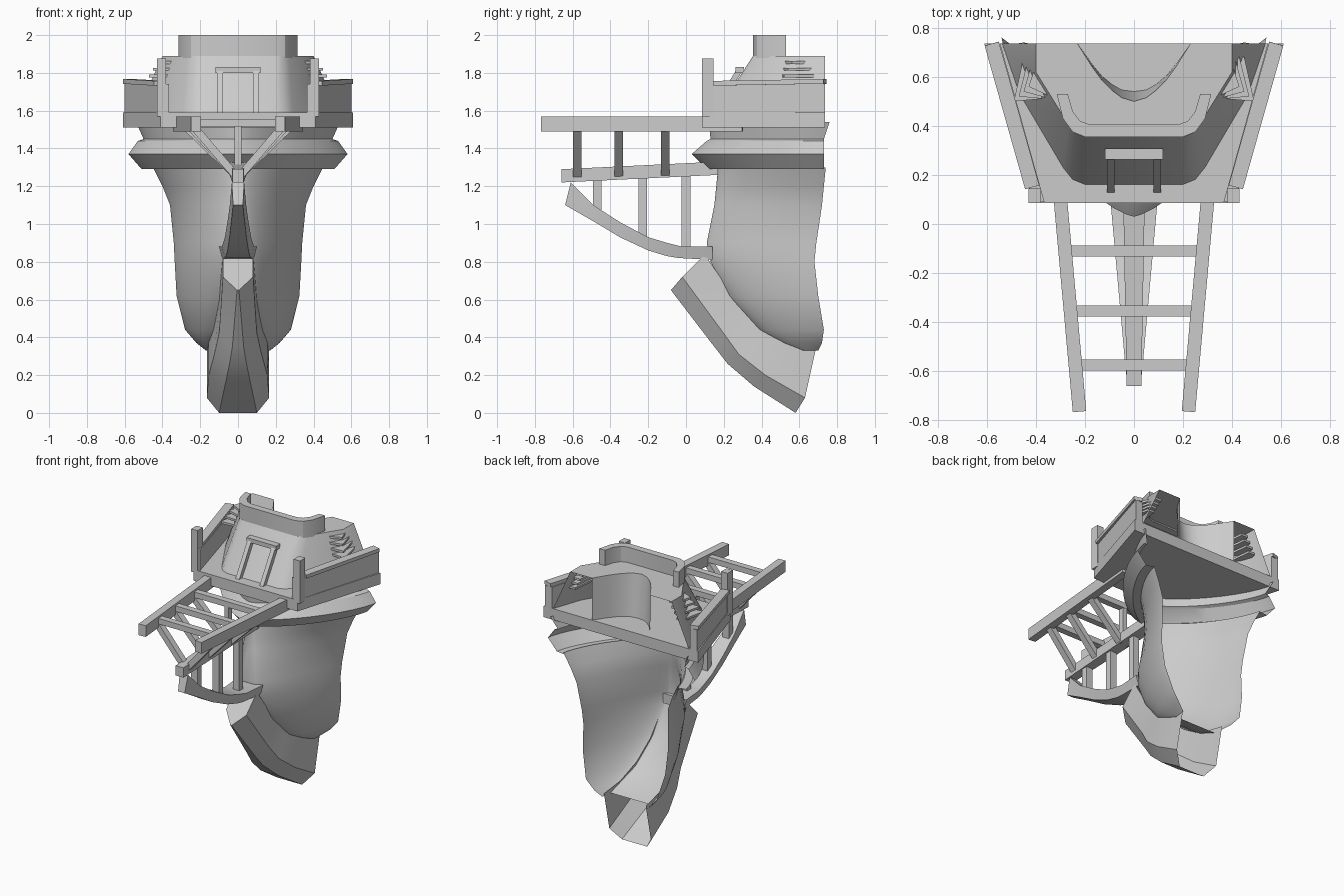
import bpy, bmesh, math
from mathutils import Vector

cube = bpy.data.objects.get("Cube")
if cube:
    bpy.data.objects.remove(cube, do_unlink=True)

grey = bpy.data.materials.new("stone_grey")
grey.use_nodes = True
grey.diffuse_color = (0.6, 0.6, 0.6, 1)
grey.node_tree.nodes["Principled BSDF"].inputs["Base Color"].default_value = grey.diffuse_color


def make(name, bm, smooth=None):
    bmesh.ops.remove_doubles(bm, verts=bm.verts, dist=0.0005)
    bmesh.ops.recalc_face_normals(bm, faces=bm.faces)
    mesh = bpy.data.meshes.new(name)
    bm.to_mesh(mesh)
    bm.free()
    mesh.materials.append(grey)
    ob = bpy.data.objects.new(name, mesh)
    bpy.context.collection.objects.link(ob)
    if smooth:
        bpy.ops.object.select_all(action='DESELECT')
        ob.select_set(True)
        bpy.context.view_layer.objects.active = ob
        bpy.ops.object.shade_smooth_by_angle(angle=math.radians(smooth))
    return ob


def loft(name, rings, closed=True, caps=(True, True), smooth=None):
    """Skin a list of equal-length point rings."""
    bm = bmesh.new()
    rows = [[bm.verts.new(p) for p in ring] for ring in rings]
    n = len(rows[0])
    for a, b in zip(rows, rows[1:]):
        for i in range(n if closed else n - 1):
            j = (i + 1) % n
            bm.faces.new((a[i], a[j], b[j], b[i]))
    for row, cap in zip((rows[0], rows[-1]), caps):
        if cap:
            bm.faces.new(row)
    return make(name, bm, smooth)


def beam(name, p, q, w, h):
    """Square timber from p to q."""
    p, q = Vector(p), Vector(q)
    d = (q - p).normalized()
    side = d.cross(Vector((0, 0, 1)))
    if abs(d.z) > 0.8:
        side = Vector((1, 0, 0))
    side.normalize()
    up = side.cross(d)
    corners = [side * w * i / 2 + up * h * j / 2 for i, j in ((1, 1), (-1, 1), (-1, -1), (1, -1))]
    return loft(name, [[e + c for c in corners] for e in (p, q)])


def both(half):
    """Mirror a half outline that starts near the centre line."""
    return [(-p[0], *p[1:]) for p in reversed(half)] + half


def section(x0, yf, xb, yb, z, a, steps=12):
    """Horizontal hull section from the stem round to the open back."""
    half = []
    for i in range(steps + 1):
        t = math.pi / 2 * i / steps
        c = max(math.cos(t), 0)
        half.append((x0 + (xb - x0) * math.sin(t) ** a, yb - (yb - yf) * c ** a, z))
    return both(half)


def at(points, z):
    return [(x, y, z) for x, y in points]


# Hull shell, sharp at the stem and open at the back
hull = [(0, .17, .45, .74, 1.3, 1.45), (0, .16, .4, .73, 1.2, 1.5), (.02, .15, .36, .72, 1.1, 1.55),
        (.05, .11, .34, .69, .9, 1.6), (.07, .13, .335, .68, .8, 1.6), (.08, .22, .325, .7, .62, 1.5),
        (.11, .38, .28, .73, .44, 1.4), (.13, .5, .22, .72, .37, 1.3), (.16, .62, .17, .7, .33, 1)]
loft("hull", [section(*r) for r in hull], False, (False, False), 50)

# Projecting wale and the strake above it
wale = [(0, .17, .45, .74, 1.29), (0, .11, .51, .73, 1.29), (0, .03, .58, .73, 1.37),
        (0, .11, .53, .73, 1.44), (0, .13, .5, .73, 1.45), (0, .12, .54, .76, 1.54)]
loft("wale", [section(*r, 1.45) for r in wale], False, (False, False), 25)

# Keel: hollow channel with a chamfered nose
keel = [(-.08, .65, -.02, .72, .1, .84, .005, .08), (.15, .35, .2, .42, .26, .6, .03, .1),
        (.22, .26, .28, .31, .38, .47, .045, .125), (.36, .14, .42, .2, .52, .38, .07, .155),
        (.58, 0, .63, .08, .69, .35, .1, .165)]
loft("keel", [both([(n, fy, fz), (w, my, mz), (w, iy, iz)])
              for fy, fz, my, mz, iy, iz, n, w in keel], False, (True, False), 20)

# Curved cutwater under the beak
cutwater = [(-.61, 1.22, -.64, 1.1), (-.49, 1.1, -.5, 1.02), (-.35, 1.01, -.35, .93),
            (-.2, .93, -.2, .86), (-.1, .9, -.1, .83), (-.02, .88, -.04, .82), (.14, .88, .14, .81)]
rings = []
for ty, tz, by, bz in cutwater:
    w = .1 + .09 * (ty - .14)
    rings.append(both([(w * .8, by, bz), (w, ty, tz)]))
loft("cutwater", rings, smooth=25)

# Beak beam, tapering forward
loft("beak_beam", [both([(w, y, z), (w, y, z + .07)])
                   for w, y, z in ((.03, -.66, 1.22), (.045, .17, 1.26))])

# Upright posts between cutwater and beak beam
for y, z in ((-.47, 1.07), (-.23, .93), (0, .86)):
    beam("beak_post", (0, y, z), (0, y, 1.27), .05, .045)

# Beak side rails
for s in (1, -1):
    beam("beak_rail", (s * .222, -.765, 1.53), (s * .318, .3, 1.53), .055, .08)

# Rungs and slanting struts
for y in (-.575, -.355, -.11):
    x = .222 + .09 * (y + .765)
    beam("beak_rung", (-x, y, 1.535), (x, y, 1.535), .045, .04)
    for s in (1, -1):
        beam("beak_strut", (s * x, y, 1.52), (s * .015, y, 1.26), .045, .04)
beam("beak_king_post", (0, -.11, 1.28), (0, -.11, 1.53), .035, .04)

# Deck platform
deck = [(-.61, .735), (-.41, .085), (.41, .085), (.61, .735)]
loft("deck", [at(deck, 1.51), at(deck, 1.59)])

# Bulwarks with corner posts
for s in (1, -1):
    foot = [(s * .41, .09), (s * .6, .735), (s * .545, .735), (s * .365, .09)]
    loft("bulwark", [at(foot, 1.58), at(foot, 1.74)])
    beam("bulwark_cap", (s * .415, .15, 1.745), (s * .58, .735, 1.755), .06, .025)
    beam("corner_post", (s * .405, .115, 1.57), (s * .405, .115, 1.875), .05, .06)

# Forecastle shell with sloping walls, open at the back
base = [(.2, .155), (.25, .175), (.29, .225), (.47, .53), (.54, .735)]
roof = [(.2, .355), (.24, .37), (.27, .41), (.4, .62), (.4, .735)]
loft("forecastle_walls", [at(both(base), 1.58), at(both(roof), 1.89)],
     False, (False, False), 30)

# Roof with a curved bay cut into its back edge, and the wall below the bay
bay = [(.23, .735), (.17, .64), (.13, .585), (.09, .545), (.05, .515), (0, .5)]
bay_left = [(-x, y) for x, y in reversed(bay[:-1])]
bm = bmesh.new()
bm.faces.new([bm.verts.new(p) for p in at(both(roof) + bay + bay_left, 1.89)])
make("forecastle_roof", bm)
foot = [(x, y + .04 * (1 - x / .23)) for x, y in bay]
bay_wall = [at(both(list(reversed(line))), z) for line, z in ((foot, 1.59), (bay, 1.89))]
loft("bay_wall", bay_wall, False, (False, False), 40)

# Curved parapet on the roof
outer = [(.2, .355), (.25, .375), (.29, .43), (.315, .53)]
inner = [(.27, .53), (.25, .46), (.22, .42), (.18, .405)]
parapet = both(outer) + list(reversed(both(list(reversed(inner)))))
loft("parapet", [at(parapet, 1.88), at(parapet, 2)], smooth=30)

# Leaning door frame
for s in (1, -1):
    beam("door_post", (s * .095, .14, 1.58), (s * .095, .28, 1.81), .03, .03)
beam("door_lintel", (-.118, .285, 1.815), (.118, .285, 1.815), .045, .03)

# Fan of tapering slats on each side wall
for s in (1, -1):
    for k in range(4):
        z = 1.74 + k * .036
        x = -.02 * k
        slat = [(s * (.38 + x), .51), (s * (.49 + x), .5 + .02 * k), (s * (.45 + x), .68), (s * (.4 + x), .68)]
        loft("side_slat", [at(slat, z), at(slat, z + .015)])
